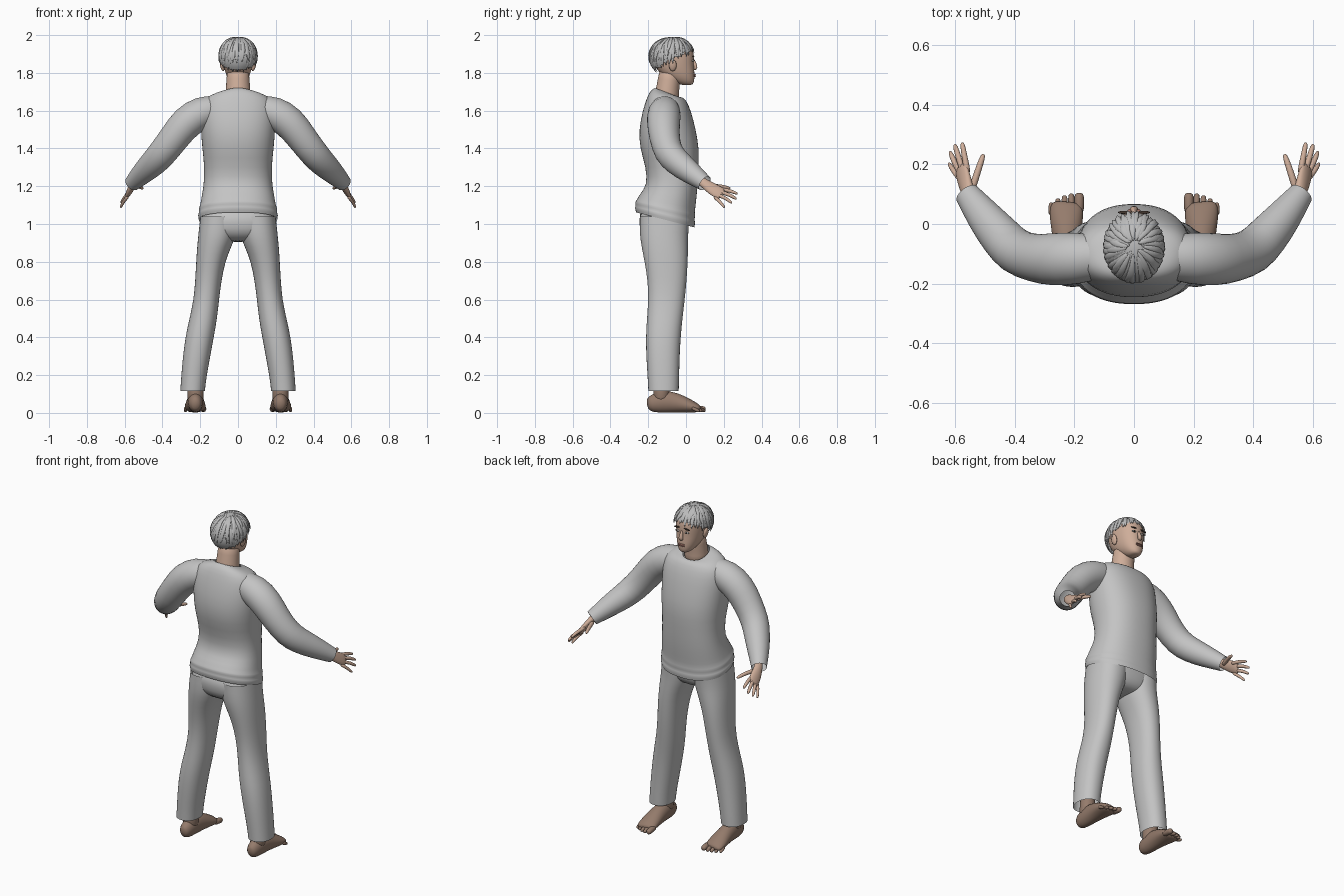
import bpy, bmesh, math, random
from mathutils import Vector, Matrix

random.seed(4)
if "Cube" in bpy.data.objects:
    bpy.data.objects.remove(bpy.data.objects["Cube"])


def material(name, rgb):
    m = bpy.data.materials.new(name)
    m.use_nodes = True
    m.diffuse_color = (*rgb, 1)
    m.node_tree.nodes["Principled BSDF"].inputs["Base Color"].default_value = (*rgb, 1)
    return m


CLOTH = material("grey_cloth", (0.55, 0.55, 0.55))
HAIR = material("grey_hair", (0.5, 0.5, 0.5))
SKIN = material("light_skin", (0.62, 0.42, 0.32))
FOOT = material("brown_foot_skin", (0.3, 0.2, 0.15))
LIP = material("lip_pink", (0.42, 0.2, 0.16))
DARK = material("dark_brown", (0.06, 0.04, 0.03))
WHITE = material("eye_white", (0.7, 0.68, 0.65))


def finish(bm, name, mat, subsurf=1):
    bmesh.ops.recalc_face_normals(bm, faces=bm.faces)
    for f in bm.faces:
        f.smooth = True
    me = bpy.data.meshes.new(name)
    bm.to_mesh(me)
    bm.free()
    me.materials.append(mat)
    ob = bpy.data.objects.new(name, me)
    bpy.context.collection.objects.link(ob)
    if subsurf:
        ob.modifiers.new("smooth", "SUBSURF").levels = subsurf
        ob.modifiers["smooth"].render_levels = subsurf
    return ob


def skin_rings(bm, rings, n, power=2.0, cap=True):
    """Bridge rings of (centre, half axis u, half axis v)."""
    loops = []
    for c, u, v in rings:
        loop = []
        for i in range(n):
            a = math.tau * i / n
            co, si = math.cos(a), math.sin(a)
            loop.append(bm.verts.new(c + u * math.copysign(abs(co) ** (2 / power), co)
                                     + v * math.copysign(abs(si) ** (2 / power), si)))
        loops.append(loop)
    for a, b in zip(loops, loops[1:]):
        for i in range(n):
            j = (i + 1) % n
            bm.faces.new((a[i], a[j], b[j], b[i]))
    if cap:
        bm.faces.new(loops[0])
        bm.faces.new(loops[-1])


def stack(name, mat, rows, n=28, power=2.0, cap=True, side=1):
    """Loft upright sections: z, x min, x max, y back, y front, front drop."""
    bm = bmesh.new()
    rings = [(Vector((side * (x0 + x1) / 2, (y0 + y1) / 2, z)), Vector((side * (x1 - x0) / 2, 0, 0)),
              Vector((0, (y1 - y0) / 2, -drop))) for z, x0, x1, y0, y1, drop in rows]
    skin_rings(bm, rings, n, power, cap)
    return finish(bm, name, mat)


def add_tube(bm, pts, radii, n=10, ref=(0, 0, 1), cap=True, side=1):
    """Sweep ellipses (across, along ref) down a path."""
    mirror = Matrix.Diagonal((side, 1, 1))
    pts = [mirror @ Vector(p) for p in pts]
    ref = mirror @ Vector(ref)
    rings = []
    for i, p in enumerate(pts):
        t = (pts[min(i + 1, len(pts) - 1)] - pts[max(i - 1, 0)]).normalized()
        s = t.cross(ref).normalized()
        r = radii[i] if isinstance(radii[i], tuple) else (radii[i], radii[i])
        rings.append((p, s * r[0], s.cross(t) * r[1]))
    skin_rings(bm, rings, n, 2, cap)


def tube(name, mat, *args, **kw):
    bm = bmesh.new()
    add_tube(bm, *args, **kw)
    return finish(bm, name, mat)


def blob(name, mat, centre, size, rot=0.0):
    bm = bmesh.new()
    bmesh.ops.create_uvsphere(bm, u_segments=16, v_segments=10, radius=1, matrix=Matrix.Translation(centre)
                              @ Matrix.Rotation(rot, 4, "Y") @ Matrix.Diagonal((*size, 1)))
    return finish(bm, name, mat, 0)


# Shirt body with collar and doubled hem
shirt = [(1.695, .072, -.165, -.03, .025), (1.69, .12, -.185, -.015, .02), (1.665, .18, -.205, .002, .012),
         (1.6, .2, -.23, .027, 0), (1.5, .197, -.25, .052, 0), (1.4, .19, -.245, .07, 0),
         (1.3, .177, -.212, .066, 0), (1.2, .182, -.205, .062, .005), (1.13, .196, -.248, .052, .025),
         (1.09, .202, -.262, .046, .035), (1.082, .21, -.27, .05, .037), (1.056, .206, -.266, .044, .038),
         (1.05, .214, -.272, .05, .039), (1.022, .208, -.265, .045, .04)]
stack("shirt_body", CLOTH, [(z, -w, w, b, f, d) for z, w, b, f, d in shirt], 36, 2.3, cap=False)

# Trousers: seat and two legs
stack("trouser_seat", CLOTH, [(1.09, -.19, .19, -.245, .03, .02), (1.0, -.2, .2, -.25, .012, 0),
                              (.95, -.195, .195, -.24, .005, 0), (.915, -.13, .13, -.2, -.02, 0),
                              (.905, -.05, .05, -.16, -.06, 0)], 32, 2.4)
LEG = [(1.04, .005, .2, -.245, .02), (.95, .005, .21, -.247, .012), (.88, .035, .217, -.236, .012),
       (.8, .068, .222, -.22, .01), (.7, .087, .227, -.203, .004), (.6, .1, .235, -.2, -.006),
       (.5, .11, .257, -.207, -.018), (.4, .128, .28, -.214, -.028), (.28, .15, .294, -.21, -.034),
       (.18, .168, .302, -.203, -.036), (.115, .175, .306, -.2, -.038)]

# Fingers: knuckle, tip, thickness
FINGERS = [((.538, .135, 1.2), (.522, .185, 1.2), (.505, .235, 1.188), .012),
           ((.562, .19, 1.183), (.57, .232, 1.176), (.577, .274, 1.16), .0105),
           ((.578, .19, 1.167), (.592, .232, 1.154), (.602, .268, 1.132), .0105),
           ((.588, .178, 1.15), (.606, .213, 1.135), (.618, .244, 1.11), .01),
           ((.592, .16, 1.135), (.609, .182, 1.115), (.622, .205, 1.086), .009)]

for side, label in ((1, "left"), (-1, "right")):
    stack(label + "_trouser_leg", CLOTH, [r + (0,) for r in LEG], 24, 2.2, False, side)

    # Sleeve from inside the shoulder to the cuff
    tube(label + "_sleeve", CLOTH,
         [(.1, -.11, 1.61), (.19, -.115, 1.595), (.275, -.12, 1.54), (.335, -.115, 1.46),
          (.4, -.095, 1.375), (.445, -.045, 1.325), (.5, .02, 1.275), (.56, .1, 1.215)],
         [.07, .09, .09, .082, .079, .073, .062, .043], n=20, cap=False, side=side)

    # Hand
    tube(label + "_palm", SKIN, [(.54, .07, 1.235), (.557, .105, 1.21), (.568, .14, 1.185), (.58, .185, 1.16),
                                 (.583, .195, 1.155)],
         [(.022, .026), (.02, .027), (.018, .037), (.014, .037), (.008, .028)],
         n=14, ref=(-.3, .4, .5), side=side)
    bm = bmesh.new()
    for a, b, c, r in FINGERS:
        a, b, c = Vector(a), Vector(b), Vector(c)
        add_tube(bm, [a - (b - a) * .5, a, b, c.lerp(b, .2), c], [r, r * 1.1, r, r * .85, r * .4], 8, side=side)
    finish(bm, label + "_fingers", SKIN)

    # Foot, ankle and toes
    x = .225
    tube(label + "_foot", FOOT, [(x, -.208, .045), (x, -.185, .048), (x, -.12, .062), (x, -.05, .054),
                                 (x + .002, .02, .036), (x + .002, .06, .025), (x, .075, .022)],
         [(.018, .025), (.038, .047), (.044, .062), (.048, .054), (.058, .036), (.056, .024), (.045, .014)],
         n=16, side=side)
    tube(label + "_ankle", FOOT, [(x, -.13, .05), (x, -.13, .11), (x, -.125, .2)],
         [.05, .042, .045], n=14, ref=(0, 1, 0), side=side)
    bm = bmesh.new()
    for i in range(5):
        r = .018 if i == 0 else .0125 - .0006 * i
        tx = .184 if i == 0 else .188 + .0225 * i
        ty = .105 - .002 * i * i
        add_tube(bm, [(tx, .03, .025), (tx, ty - .03, .022), (tx, ty - .01, r), (tx, ty, r)],
                 [r, r, r, r * .6], 8, side=side)
    finish(bm, label + "_toes", FOOT)

    # Ear, eye and brow
    blob(label + "_ear", SKIN, (side * .084, -.07, 1.84), (.011, .02, .032), side * .2)
    blob(label + "_eye", WHITE, (side * .032, .037, 1.865), (.014, .006, .006))
    blob(label + "_iris", DARK, (side * .032, .041, 1.865), (.006, .003, .006))
    blob(label + "_brow", DARK, (side * .034, .039, 1.887), (.02, .005, .004), side * .12)

# Neck, head and face
tube("neck", SKIN, [(0, -.105, 1.63), (0, -.1, 1.7), (0, -.09, 1.76), (0, -.08, 1.83)],
     [(.075, .075), (.066, .062), (.062, .06), (.06, .06)], n=20, ref=(0, 1, 0))
HEAD = [(1.735, .02, -.02, .03), (1.745, .037, -.05, .042), (1.775, .058, -.11, .046), (1.81, .07, -.15, .045),
        (1.85, .079, -.175, .041), (1.9, .083, -.185, .044), (1.94, .079, -.175, .032),
        (1.97, .06, -.14, 0), (1.983, .03, -.1, -.04)]
stack("head", SKIN, [(z, -w, w, b, f, 0) for z, w, b, f in HEAD], 24, 2.2)
tube("nose", SKIN, [(0, .036, 1.875), (0, .045, 1.85), (0, .053, 1.828), (0, .044, 1.815)],
     [(.006, .008), (.009, .01), (.016, .012), (.012, .006)], n=10, ref=(0, 1, 0))
for z in (1.79, 1.783):
    blob("lip", LIP, (0, .045, z), (.022, .007, .0045))

# Hair: a cap cut along the hairline, covered with tapering locks
CENTRE, SIZE = Vector((0, -.075, 1.883)), Vector((.102, .122, .107))


def hairline(az):
    return 1.25 + .55 * (1 - math.cos(az))


def on_head(az, polar, k=1.0):
    d = Vector((math.sin(polar) * math.sin(az), math.sin(polar) * math.cos(az), math.cos(polar)))
    return CENTRE + k * d * SIZE


bm = bmesh.new()
bmesh.ops.create_uvsphere(bm, u_segments=32, v_segments=24, radius=1)
low = [v for v in bm.verts if math.acos(max(-1, min(1, v.co.z))) > hairline(math.atan2(v.co.x, v.co.y))]
bmesh.ops.delete(bm, geom=low, context="VERTS")
bmesh.ops.transform(bm, matrix=Matrix.Translation(CENTRE) @ Matrix.Diagonal((*SIZE, 1)), verts=bm.verts)
finish(bm, "hair_cap", HAIR, 0)

bm = bmesh.new()
for layer, count in ((0, 34), (.45, 24), (.75, 14)):
    for i in range(count):
        az = math.tau * (i + random.uniform(-.3, .3)) / count
        end = hairline(az) * (1 - layer * .5) + random.uniform(0, .16)
        start, swirl = .1 + random.uniform(0, .2), random.uniform(-.1, .3)
        pts = [on_head(az + swirl * (t - 1), start + (end - start) * t, 1 + .03 * math.sin(t * 2.6))
               for t in (0, .25, .5, .75, 1)]
        outward = (pts[2] - CENTRE).normalized()
        add_tube(bm, pts, [(.005, .003), (.011, .005), (.014, .006), (.012, .005), (.002, .002)], 6, outward)
finish(bm, "hair_locks", HAIR)
